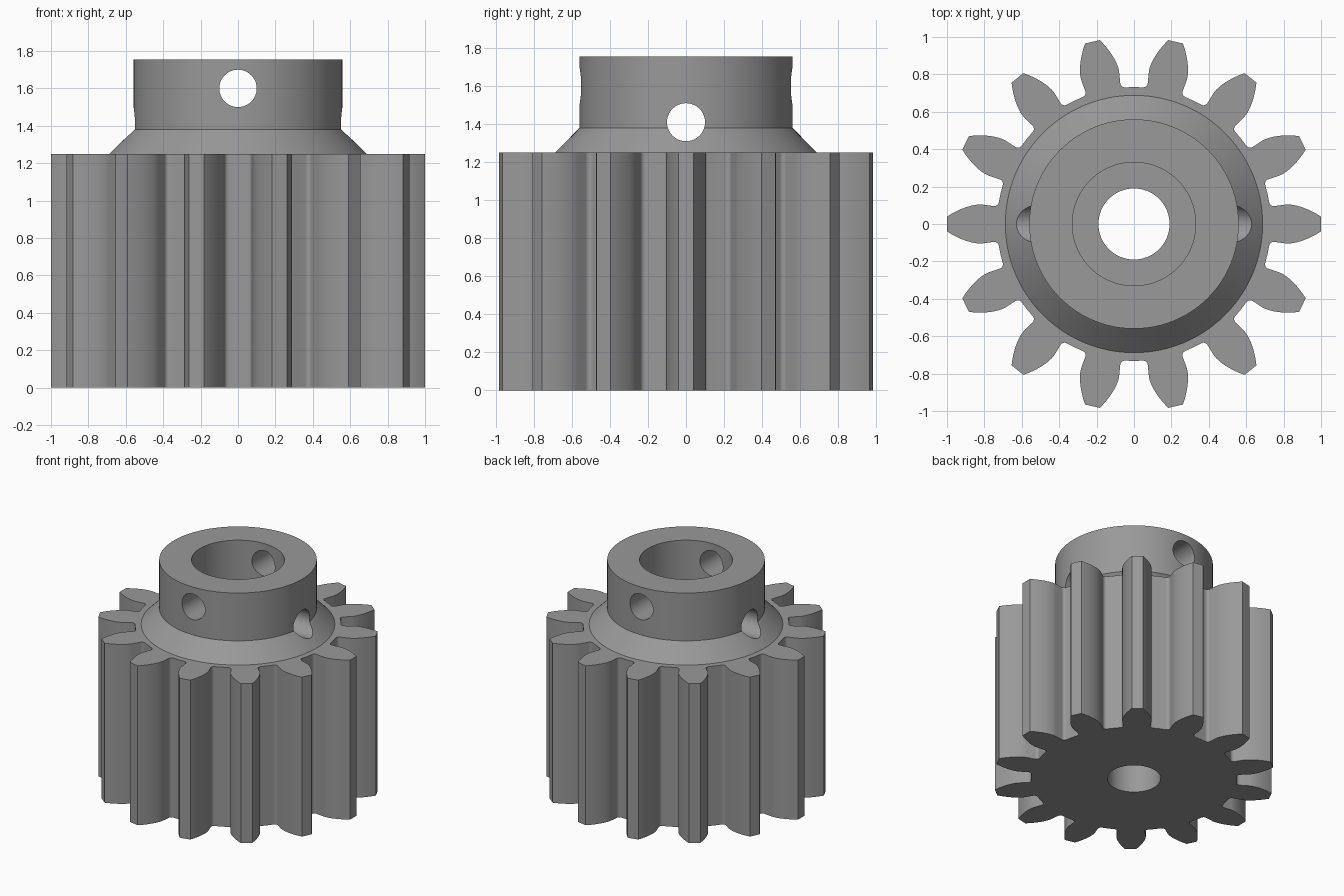
import bpy, bmesh, math
from math import sin, cos, tan, acos, pi
from mathutils import Matrix

if "Cube" in bpy.data.objects:
    bpy.data.objects.remove(bpy.data.objects["Cube"])

TEETH = 14
TIP_R, ROOT_R, PITCH_R = 1.0, 0.732, 0.875
BASE_R = PITCH_R * cos(math.radians(20))
GEAR_H, HUB_R, CONE_R, CONE_TOP, TOP = 1.25, 0.56, 0.688, 1.38, 1.755
FILLET = 0.025

steel = bpy.data.materials.new("mid grey")
steel.diffuse_color = (0.32, 0.32, 0.32, 1)
steel.use_nodes = True
steel.node_tree.nodes["Principled BSDF"].inputs["Base Color"].default_value = steel.diffuse_color


def add_object(name, bm):
    bmesh.ops.recalc_face_normals(bm, faces=bm.faces)
    me = bpy.data.meshes.new(name)
    bm.to_mesh(me)
    bm.free()
    me.materials.append(steel)
    ob = bpy.data.objects.new(name, me)
    bpy.context.collection.objects.link(ob)
    return ob


def involute(r):
    a = acos(min(1, BASE_R / r))
    return tan(a) - a


def half_tooth():
    """Polar points (radius, half angle) from the tip down to the root."""
    base_angle = pi / (2 * TEETH) + involute(PITCH_R)
    pts = []
    for i in range(11):
        r = TIP_R + (BASE_R - TIP_R) * i / 10
        pts.append((r, base_angle - involute(r)))
    # fillet between the radial flank and the root circle
    rc = ROOT_R + FILLET
    ca = base_angle + math.asin(FILLET / rc)
    start, end = base_angle - pi / 2, ca - pi
    for i in range(7):
        t = start + (end - start) * i / 6
        x = rc * cos(ca) + FILLET * cos(t)
        y = rc * sin(ca) + FILLET * sin(t)
        pts.append((math.hypot(x, y), math.atan2(y, x)))
    return pts


def gear():
    half = half_tooth()
    tooth = [(r, -a) for r, a in reversed(half)] + half
    bm = bmesh.new()
    verts = []
    for k in range(TEETH):
        c = 2 * pi * k / TEETH
        verts += [bm.verts.new((r * cos(a + c), r * sin(a + c), 0)) for r, a in tooth]
        gap = c + pi / TEETH          # middle of the root between teeth
        verts.append(bm.verts.new((ROOT_R * cos(gap), ROOT_R * sin(gap), 0)))
    face = bm.faces.new(verts)
    ext = bmesh.ops.extrude_face_region(bm, geom=[face])
    top = [v for v in ext["geom"] if isinstance(v, bmesh.types.BMVert)]
    bmesh.ops.translate(bm, verts=top, vec=(0, 0, GEAR_H))
    if face.is_valid and len(bm.faces) == len(verts) + 1:
        bm.faces.new(verts)
    return add_object("pinion_gear", bm)


def lathe(name, profile, n=96):
    bm = bmesh.new()
    rings = [[bm.verts.new((r * cos(2 * pi * i / n), r * sin(2 * pi * i / n), z))
              for i in range(n)] for r, z in profile]
    for a, b in zip(rings, rings[1:]):
        for i in range(n):
            j = (i + 1) % n
            bm.faces.new((a[i], a[j], b[j], b[i]))
    bm.faces.new(rings[0])
    bm.faces.new(rings[-1])
    return add_object(name, bm)


def combine(target, other, operation):
    mod = target.modifiers.new(operation, "BOOLEAN")
    mod.operation = operation
    mod.solver = "EXACT"
    mod.object = other
    bpy.context.view_layer.objects.active = target
    bpy.ops.object.modifier_apply(modifier=mod.name)
    bpy.data.objects.remove(other)


# toothed body with the sloped collar on top
body = gear()
collar = lathe("collar", [(CONE_R, 1.15), (CONE_R, GEAR_H),
                          (HUB_R, CONE_TOP), (HUB_R, TOP)])
combine(body, collar, "UNION")

# stepped bore: narrow through hole, wide shaft socket from above
bore = lathe("bore_cutter", [(0.19, -0.2), (0.19, 0.5), (0.33, 0.5), (0.33, 2.0)])
combine(body, bore, "DIFFERENCE")

# set screw holes: upper one along y, lower one along x
for axis, z in (("X", 1.6), ("Y", 1.41)):
    hole = lathe("screw_cutter", [(0.1, -1.5), (0.1, 1.5)], 48)
    hole.data.transform(Matrix.Translation((0, 0, z)) @ Matrix.Rotation(pi / 2, 4, axis))
    combine(body, hole, "DIFFERENCE")

# smooth curved walls, sharp edges
bpy.ops.object.select_all(action="DESELECT")
body.select_set(True)
bpy.context.view_layer.objects.active = body
bpy.ops.object.shade_smooth_by_angle(angle=math.radians(25))
